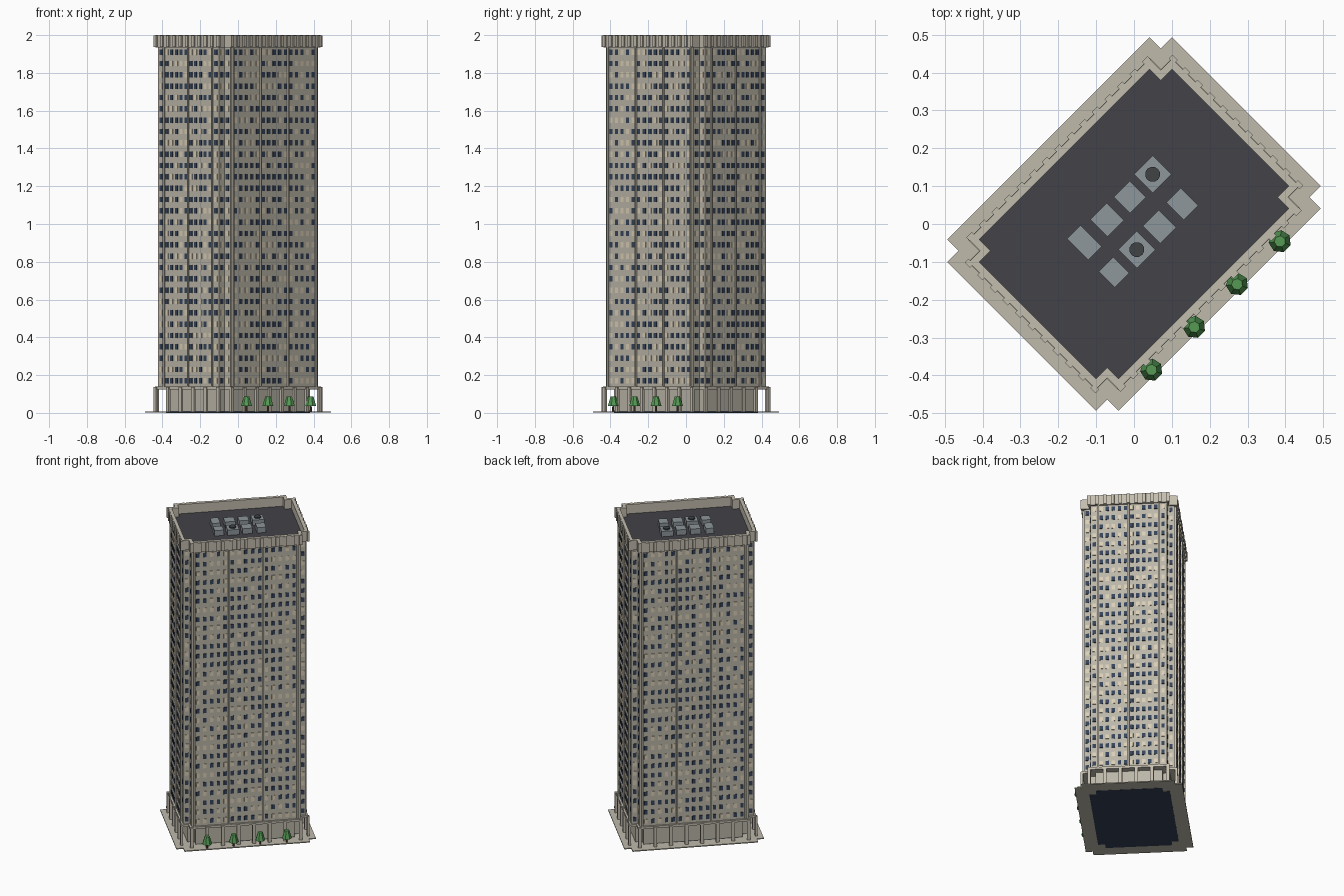
import bpy, bmesh, math, random
from mathutils import Matrix

if "Cube" in bpy.data.objects:
    bpy.data.objects.remove(bpy.data.objects["Cube"])

random.seed(4)
ROT = Matrix.Rotation(math.radians(45), 4, 'Z')   # whole tower stands diagonally


def mat(name, r, g, b):
    m = bpy.data.materials.new(name)
    m.diffuse_color = (r, g, b, 1)
    m.use_nodes = True
    m.node_tree.nodes["Principled BSDF"].inputs["Base Color"].default_value = m.diffuse_color
    return m


STONE = mat("stone", 0.50, 0.47, 0.39)
PALE = mat("pale_stone", 0.55, 0.51, 0.43)
PAVE = mat("paving", 0.52, 0.49, 0.41)
DARK = mat("dark_glass", 0.035, 0.055, 0.10)
LIT = mat("lit_glass", 0.70, 0.62, 0.47)
ROOF = mat("roofing", 0.055, 0.055, 0.065)
METAL = mat("metal", 0.27, 0.31, 0.33)
FAN = mat("fan_dark", 0.05, 0.055, 0.06)
LEAF = mat("leaf", 0.09, 0.32, 0.09)
BARK = mat("bark", 0.12, 0.07, 0.04)


def finish(name, bm, material):
    bm.transform(ROT)
    bmesh.ops.recalc_face_normals(bm, faces=bm.faces)
    me = bpy.data.meshes.new(name)
    bm.to_mesh(me)
    bm.free()
    me.materials.append(material)
    ob = bpy.data.objects.new(name, me)
    bpy.context.collection.objects.link(ob)
    return ob


def add_box(bm, c, s):
    bmesh.ops.create_cube(bm, size=1, matrix=Matrix.Translation(c) @ Matrix.Diagonal((*s, 1)))


def add_cone(bm, c, r1, r2, h, n):
    bmesh.ops.create_cone(bm, cap_ends=True, segments=n, radius1=r1, radius2=r2, depth=h,
                          matrix=Matrix.Translation((c[0], c[1], c[2] + h / 2)))


def outline(a, b, n=0.042):
    # rectangle with a square notch in each corner
    return [(a, n - b), (a, b - n), (a - n, b - n), (a - n, b), (n - a, b), (n - a, b - n),
            (-a, b - n), (-a, n - b), (n - a, n - b), (n - a, -b), (a - n, -b), (a - n, n - b)]


def prism(name, a, b, z0, z1, material, n=0.042):
    bm = bmesh.new()
    f = bm.faces.new([bm.verts.new((x, y, z0)) for x, y in outline(a, b, n)])
    r = bmesh.ops.extrude_face_region(bm, geom=[f])
    bmesh.ops.translate(bm, vec=(0, 0, z1 - z0),
                        verts=[v for v in r["geom"] if isinstance(v, bmesh.types.BMVert)])
    return finish(name, bm, material)


def ring(name, outer, inner, z0, z1, material):
    bm = bmesh.new()
    loops = [[bm.verts.new((x, y, z)) for x, y in outline(*d)]
             for d, z in ((outer, z0), (outer, z1), (inner, z1), (inner, z0))]
    for k in range(4):
        p, q = loops[k], loops[(k + 1) % 4]
        for i in range(12):
            j = (i + 1) % 12
            bm.faces.new((p[i], p[j], q[j], q[i]))
    return finish(name, bm, material)


def wall_box(bm, side, t, off, z, w, d, h):
    # side 0/1: long walls (-v, +v), side 2/3: short walls (-u, +u)
    sg = -1 if side % 2 == 0 else 1
    if side < 2:
        add_box(bm, (t, sg * off, z), (w, d, h))
    else:
        add_box(bm, (sg * off, t, z), (d, w, h))


A, B = 0.37, 0.27      # half sizes of the shaft
BASE, TOP, FLOORS = 0.14, 1.94, 30
STEP = (TOP - BASE) / FLOORS

# plaza, lobby, shaft, roof and parapet
prism("plaza", 0.42, 0.32, 0.001, 0.007, PAVE)
prism("lobby_floor", 0.34, 0.24, 0, 0.009, DARK)
prism("lobby", 0.34, 0.24, 0.008, 0.13, STONE)
prism("arcade_beam", 0.381, 0.281, 0.125, 0.14, PALE)
prism("shaft", A, B, 0.139, 1.938, STONE)
prism("roof", 0.362, 0.262, 1.93, 1.94, ROOF)
ring("parapet", (0.38, 0.28), (0.36, 0.26), 1.935, 2.0, PALE)

# ground columns and parapet ribs
cols, ribs = bmesh.new(), bmesh.new()
for side in range(4):
    off = 0.381 if side > 1 else 0.281
    off = 0.281 if side < 2 else 0.381
    count = 8 if side < 2 else 6
    for i in range(count):
        wall_box(cols, side, (i - (count - 1) / 2) * 0.0937, off, 0.0705, 0.02, 0.014, 0.133)
    for i in range(2 * count - 1):
        wall_box(ribs, side, (i - count + 1) * 0.0469, off, 1.967, 0.02, 0.014, 0.062)
finish("arcade_columns", cols, PALE)
finish("parapet_ribs", ribs, PALE)

# vertical fins running the height of the shaft
fins = bmesh.new()
for side in range(4):
    for t in ((-0.31, -0.103, 0.103, 0.31) if side < 2 else (-0.18, 0, 0.18)):
        wall_box(fins, side, t, B if side < 2 else A, 1.04, 0.009, 0.018, 1.8)
finish("wall_fins", fins, PALE)

# windows, dark or lit at random, also in the corner notches
dark, lit = bmesh.new(), bmesh.new()
long_t = [(i - 7) * 0.0413 for i in range(15)]
short_t = [(i - 4.5) * 0.036 for i in range(10)] + [-0.205, 0.205]
for f in range(FLOORS):
    z = BASE + (f + 0.5) * STEP
    for side in range(4):
        off = B if side < 2 else A
        end = (A if side < 2 else B) - 0.021
        spots = [(t, off) for t in (long_t if side < 2 else short_t)]
        spots += [(end, off - 0.042), (-end, off - 0.042)]
        for t, o in spots:
            wall_box(lit if random.random() < 0.38 else dark, side, t, o, z, 0.02, 0.006, 0.028)
finish("dark_windows", dark, DARK)
finish("lit_windows", lit, LIT)

# rooftop machinery in two rows of four
units, fans = bmesh.new(), bmesh.new()
sizes = [[(0.05, 0.08), (0.062, 0.064), (0.06, 0.06), (0.07, 0.07)],
         [(0.055, 0.06), (0.07, 0.07), (0.06, 0.065), (0.055, 0.065)]]
for r, v in enumerate((0.058, -0.053)):
    for i, (sx, sy) in enumerate(sizes[r]):
        u = (i - 1.5) * 0.085
        add_box(units, (u, v, 1.957), (sx, sy, 0.036))
        if (r, i) in ((0, 3), (1, 1)):
            add_cone(fans, (u, v, 1.975), 0.02, 0.02, 0.008, 12)
finish("roof_units", units, METAL)
finish("roof_fans", fans, FAN)

# row of street trees along one long side
trunks, leaves = bmesh.new(), bmesh.new()
for i in range(4):
    u = (i - 1.5) * 0.16
    add_cone(trunks, (u, -0.305, 0.006), 0.006, 0.005, 0.035, 6)
    add_cone(leaves, (u, -0.305, 0.036), 0.03, 0.015, 0.05, 7)
finish("tree_trunks", trunks, BARK)
finish("tree_crowns", leaves, LEAF)
